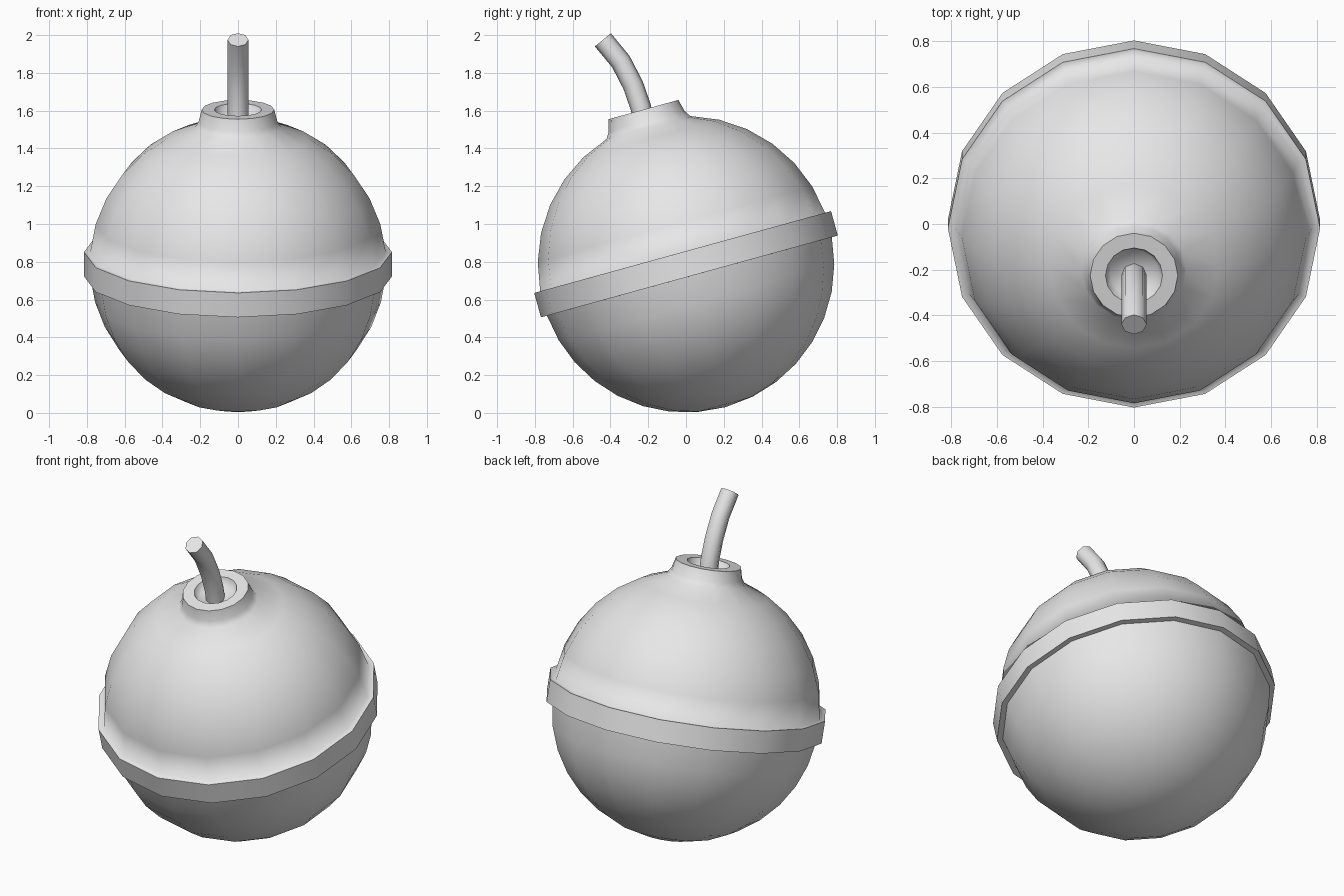
import bpy, bmesh, math
from mathutils import Matrix, Vector

cube = bpy.data.objects.get("Cube")
if cube:
    bpy.data.objects.remove(cube)

SIDES = 16
RADIUS = 0.785
TILT = Matrix.Translation((0, 0, 0.787)) @ Matrix.Rotation(math.radians(15.4), 4, "X")

grey = bpy.data.materials.new("light grey")
grey.use_nodes = True
grey.diffuse_color = (0.8, 0.8, 0.8, 1)
grey.node_tree.nodes["Principled BSDF"].inputs["Base Color"].default_value = (0.8, 0.8, 0.8, 1)


def make_object(name, bm):
    bmesh.ops.recalc_face_normals(bm, faces=bm.faces)
    mesh = bpy.data.meshes.new(name)
    bm.to_mesh(mesh)
    bm.free()
    mesh.materials.append(grey)
    obj = bpy.data.objects.new(name, mesh)
    bpy.context.collection.objects.link(obj)
    return obj


def bridge(bm, a, b):
    """Join two rings with quads, or a ring and a pole with triangles."""
    n = max(len(a), len(b))
    for i in range(n):
        j = (i + 1) % n
        corners = [a[i % len(a)], a[j % len(a)], b[j % len(b)], b[i % len(b)]]
        face = bm.faces.new(list(dict.fromkeys(corners)))
        face.smooth = True


def sharpen(bm, ring):
    for i, v in enumerate(ring):
        edge = bm.edges.get((v, ring[(i + 1) % len(ring)]))
        if edge:
            edge.smooth = False


def lathe(name, profile, sharp_points):
    bm = bmesh.new()
    rings = []
    for r, z in profile:
        count = SIDES if r > 0.001 else 1
        rings.append([bm.verts.new((r * math.cos(math.tau * i / SIDES),
                                    r * math.sin(math.tau * i / SIDES), z))
                      for i in range(count)])
    for a, b in zip(rings, rings[1:]):
        bridge(bm, a, b)
    for point in sharp_points:
        sharpen(bm, rings[profile.index(point)])
    bm.transform(TILT)
    return make_object(name, bm)


def arc(start, end, steps):
    angles = [math.radians(start + (end - start) * i / steps) for i in range(steps + 1)]
    return [(RADIUS * math.cos(a), RADIUS * math.sin(a)) for a in angles]


# Round body with a raised band and a recessed collar, all one smooth shell
band = [(0.815, -0.067), (0.815, 0.067)]
rim = [(0.192, 0.849), (0.125, 0.849)]
collar = [(0.208, 0.785)] + rim + [(0.105, 0.80), (0, 0.80)]
lower = [(0, -RADIUS)] + arc(-78.75, -4.9, 7)
upper = arc(4.9, 73, 6)
lathe("body", lower + band + upper + collar, [lower[-1]] + band + rim)

# Curved fuse swept along a short path
path = [Vector((0, y, z)) for y, z in
        [(-0.225, 1.55), (-0.24, 1.62), (-0.28, 1.735), (-0.345, 1.86), (-0.44, 1.975)]]
bm = bmesh.new()
rings = []
for i, p in enumerate(path):
    along = (path[min(i + 1, len(path) - 1)] - path[max(i - 1, 0)]).normalized()
    side = Vector((1, 0, 0))
    up = along.cross(side)
    rings.append([bm.verts.new(p + 0.055 * (side * math.cos(a) + up * math.sin(a)))
                  for a in [math.tau * k / 8 for k in range(8)]])
for a, b in zip(rings, rings[1:]):
    bridge(bm, a, b)
for end in (rings[0], rings[-1]):
    bm.faces.new(end)
    sharpen(bm, end)
make_object("fuse", bm)
